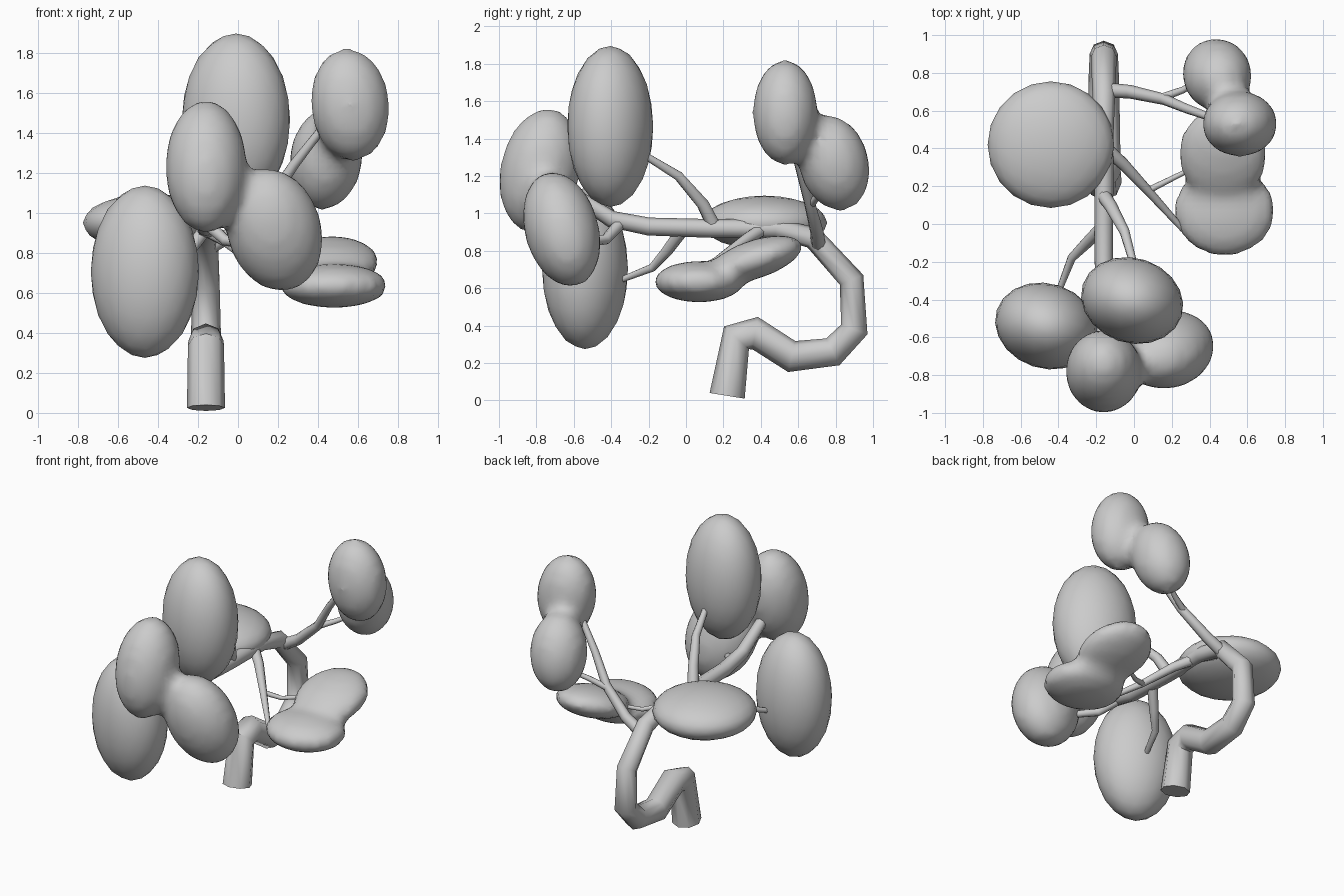
import bpy
from math import radians

if "Cube" in bpy.data.objects:
    bpy.data.objects.remove(bpy.data.objects["Cube"])


def smooth(obj, angle):
    bpy.ops.object.select_all(action='DESELECT')
    obj.select_set(True)
    bpy.context.view_layer.objects.active = obj
    bpy.ops.object.shade_smooth_by_angle(angle=radians(angle))


def tube(name, points):
    """Octagonal tapering tube; points are (x, y, z, radius)."""
    curve = bpy.data.curves.new(name, 'CURVE')
    curve.dimensions = '3D'
    curve.bevel_depth = 1.0
    curve.bevel_resolution = 2
    curve.use_fill_caps = True
    spline = curve.splines.new('POLY')
    spline.points.add(len(points) - 1)
    for p, (x, y, z, r) in zip(spline.points, points):
        p.co = (x, y, z, 1)
        p.radius = r
    obj = bpy.data.objects.new(name, curve)
    bpy.context.collection.objects.link(obj)
    bpy.ops.object.select_all(action='DESELECT')
    obj.select_set(True)
    bpy.context.view_layer.objects.active = obj
    bpy.ops.object.convert(target='MESH')
    obj = bpy.context.object
    obj.name = name
    smooth(obj, 50)


def foliage(name, *lobes):
    """Leaf mass of one or more ellipsoids: (centre, radii, rotation in degrees)."""
    parts = []
    for centre, radii, rot in lobes:
        bpy.ops.mesh.primitive_ico_sphere_add(
            subdivisions=3, radius=1, location=centre,
            rotation=[radians(a) for a in rot])
        bpy.context.object.scale = radii
        bpy.ops.object.transform_apply(location=False, rotation=True, scale=True)
        parts.append(bpy.context.object)
    for p in parts:
        p.select_set(True)
    obj = parts[0]
    bpy.context.view_layer.objects.active = obj
    obj.name = name
    if len(parts) > 1:
        # melt the lobes into one soft mass
        bpy.ops.object.join()
        remesh = obj.modifiers.new('melt', 'REMESH')
        remesh.mode = 'VOXEL'
        remesh.voxel_size = 0.035
        relax = obj.modifiers.new('relax', 'SMOOTH')
        relax.factor = 0.5
        relax.iterations = 6
        for m in ('melt', 'relax'):
            bpy.ops.object.modifier_apply(modifier=m)
    smooth(obj, 80)


# Winding trunk
X = -0.16
tube('trunk', [(X, y, z, r) for y, z, r in [
    (0.22, 0.025, 0.095), (0.27, 0.335, 0.09), (0.37, 0.36, 0.088),
    (0.565, 0.235, 0.085), (0.785, 0.26, 0.08), (0.9, 0.38, 0.075),
    (0.885, 0.645, 0.068), (0.68, 0.87, 0.06), (0.48, 0.92, 0.052),
    (0.13, 0.92, 0.05), (-0.2, 0.93, 0.048), (-0.4, 0.97, 0.045),
    (-0.68, 1.15, 0.035)]])

# Branches
tube('back_right_branch', [(-0.16, 0.71, 0.82, 0.04), (-0.02, 0.70, 0.9, 0.036),
                           (0.16, 0.66, 1.06, 0.03), (0.28, 0.61, 1.24, 0.025),
                           (0.42, 0.56, 1.42, 0.02)])
tube('back_right_twig', [(0.15, 0.67, 1.05, 0.022), (0.26, 0.71, 1.1, 0.018),
                         (0.38, 0.78, 1.16, 0.015)])
tube('low_right_branch', [(-0.15, 0.4, 0.91, 0.036), (-0.06, 0.32, 0.86, 0.032),
                          (0.08, 0.17, 0.75, 0.024), (0.26, -0.03, 0.64, 0.015)])
tube('low_right_twig', [(0.08, 0.18, 0.75, 0.018), (0.18, 0.23, 0.72, 0.015),
                        (0.32, 0.3, 0.74, 0.012)])
tube('top_branch', [(-0.16, 0.15, 0.93, 0.038), (-0.12, 0.09, 1.05, 0.034),
                    (-0.05, -0.04, 1.2, 0.027), (0.0, -0.22, 1.31, 0.02)])
tube('low_left_branch', [(-0.17, -0.02, 0.91, 0.035), (-0.25, -0.1, 0.8, 0.03),
                         (-0.33, -0.18, 0.71, 0.023), (-0.4, -0.36, 0.64, 0.016)])
tube('left_branch', [(-0.16, 0.45, 0.92, 0.035), (-0.4, 0.42, 0.95, 0.02)])
tube('front_twig', [(-0.16, -0.35, 0.95, 0.034), (-0.06, -0.43, 0.86, 0.028),
                    (0.1, -0.58, 0.84, 0.02)])

# Single leaf masses
foliage('top_foliage', ((-0.01, -0.405, 1.465), (0.275, 0.225, 0.43), (0, 0, -18)))
foliage('low_left_foliage', ((-0.465, -0.54, 0.705), (0.275, 0.225, 0.43), (0, 0, -18)))
foliage('left_foliage', ((-0.44, 0.42, 0.95), (0.335, 0.335, 0.145), (0, 0, 0)))

# Double leaf masses
foliage('front_foliage',
        ((-0.16, -0.78, 1.23), (0.205, 0.215, 0.34), (-12, 0, 0)),
        ((0.18, -0.665, 0.915), (0.24, 0.20, 0.325), (15, -17, 0)))
foliage('low_right_foliage',
        ((0.47, 0.37, 0.755), (0.24, 0.27, 0.105), (18, 0, 0)),
        ((0.48, 0.07, 0.635), (0.275, 0.245, 0.112), (0, 0, 0)))
foliage('back_right_foliage',
        ((0.56, 0.53, 1.54), (0.2, 0.175, 0.285), (0, -6, 0)),
        ((0.44, 0.79, 1.27), (0.185, 0.19, 0.265), (15, 8, 0)))
